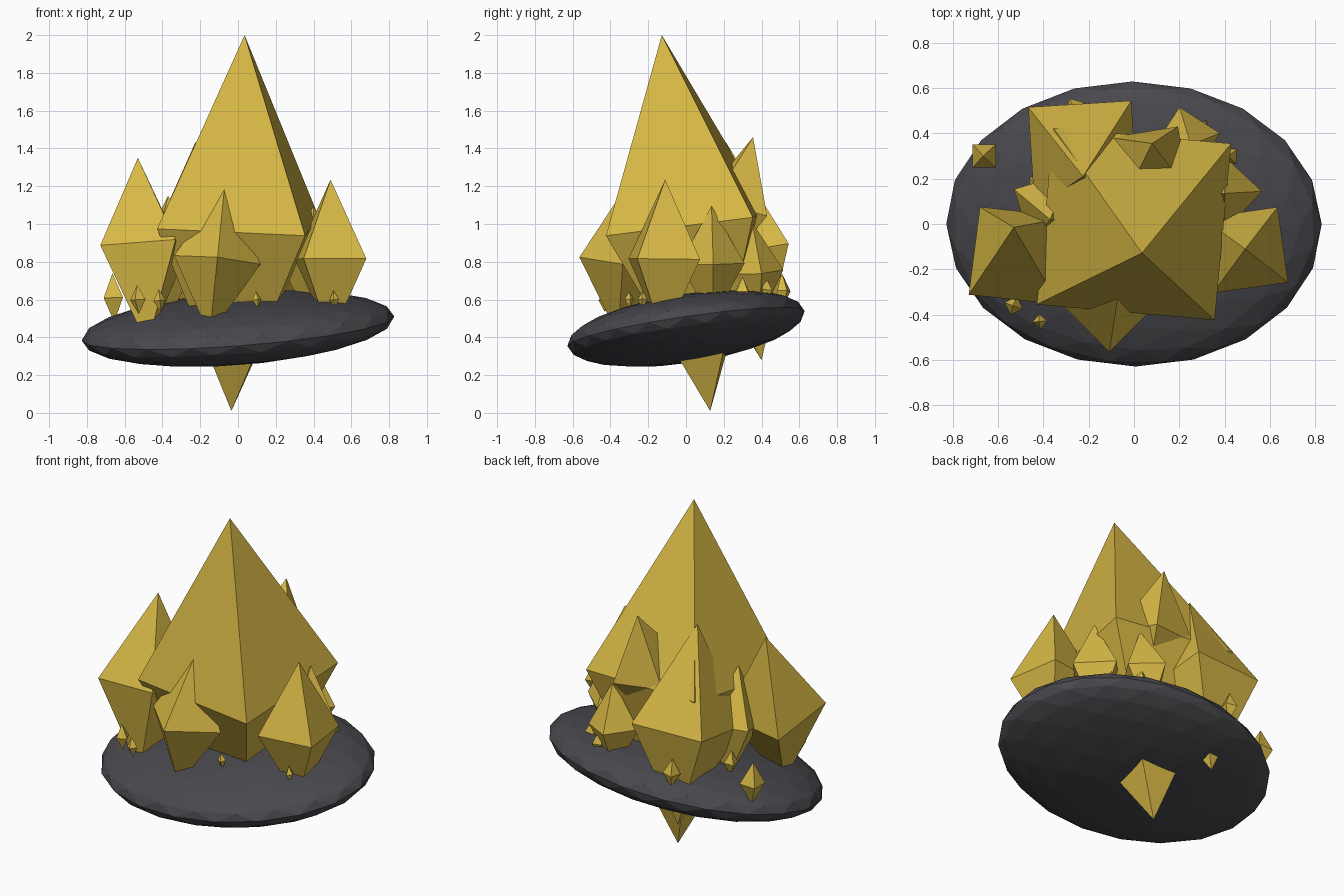
import bpy, bmesh, math
from mathutils import Vector, Matrix

if "Cube" in bpy.data.objects:
    bpy.data.objects.remove(bpy.data.objects["Cube"])


def material(name, rgb):
    m = bpy.data.materials.new(name)
    m.diffuse_color = (*rgb, 1)
    m.use_nodes = True
    m.node_tree.nodes["Principled BSDF"].inputs["Base Color"].default_value = m.diffuse_color
    return m


GOLD = material("gold crystal", (0.68, 0.48, 0.06))
ROCK = material("dark rock", (0.065, 0.065, 0.075))


def link(bm, name, mat):
    mesh = bpy.data.meshes.new(name)
    bmesh.ops.recalc_face_normals(bm, faces=bm.faces)
    bm.to_mesh(mesh)
    bm.free()
    mesh.materials.append(mat)
    ob = bpy.data.objects.new(name, mesh)
    bpy.context.collection.objects.link(ob)
    return ob


def crystal(name, center, tip, radius, angle):
    """Four-sided double pyramid: centre, upper tip, girdle radius, heading of one corner."""
    c, tip = Vector(center), Vector(tip)
    half = tip - c
    axis = half.normalized()
    a = math.radians(angle)
    u = Vector((math.cos(a), math.sin(a), 0))
    u = (u - axis * u.dot(axis)).normalized()
    v = axis.cross(u)
    bm = bmesh.new()
    top, bottom = bm.verts.new(tip), bm.verts.new(c - half)
    ring = [bm.verts.new(c + d * radius) for d in (u, v, -u, -v)]
    for i in range(4):
        p, q = ring[i], ring[(i + 1) % 4]
        bm.faces.new((p, q, top))
        bm.faces.new((q, p, bottom))
    link(bm, name, GOLD)


# Tilted flat rock base
bm = bmesh.new()
bmesh.ops.create_icosphere(bm, subdivisions=3, radius=1)
bm.transform(Matrix.Translation((0, 0, 0.447))
             @ Matrix.Rotation(-0.077, 4, 'Y') @ Matrix.Rotation(0.146, 4, 'X')
             @ Matrix.Diagonal((0.83, 0.635, 0.173, 1)))
link(bm, "rock_base", ROCK)

# Large crystals: name, centre, tip, radius, corner heading
for args in (
    ("main_crystal", (0, 0, 1.005), (0.035, -0.128, 2.0), 0.557, 40),
    ("right_crystal", (0.49, -0.115, 0.815), (0.49, -0.11, 1.235), 0.237, 53),
    ("left_crystal", (-0.505, -0.14, 0.855), (-0.53, -0.015, 1.35), 0.284, 219),
    ("front_crystal", (-0.11, -0.335, 0.81), (-0.07, -0.31, 1.21), 0.23, 270),
    ("back_left_crystal", (-0.225, 0.305, 0.857), (-0.225, 0.21, 1.435), 0.322, 49),
    ("back_spike", (0.07, 0.26, 1.09), (0.08, 0.355, 1.46), 0.215, 55.5),
    ("right_back_crystal", (0.392, 0.138, 0.79), (0.40, 0.135, 1.095), 0.172, 2),
    ("back_right_crystal", (0.232, 0.368, 0.745), (0.25, 0.35, 1.01), 0.151, 12),
    ("left_back_crystal", (-0.37, 0.07, 0.82), (-0.37, 0.02, 1.15), 0.18, 152),
):
    crystal(*args)

# Small crystals scattered on the rock: x, y, z, radius
for i, (x, y, z, r) in enumerate((
    (-0.66, 0.30, 0.61, 0.072), (-0.53, -0.36, 0.60, 0.043),
    (-0.415, -0.43, 0.595, 0.033), (-0.26, 0.51, 0.645, 0.05),
    (-0.43, 0.18, 0.63, 0.042), (0.51, -0.23, 0.60, 0.026),
    (0.10, -0.30, 0.60, 0.025), (0.42, 0.30, 0.64, 0.045),
    (0.30, 0.42, 0.65, 0.04),
)):
    crystal(f"small_crystal_{i + 1}", (x, y, z), (x - 0.005, y, z + 1.8 * r), r, 45 + 25 * i)
